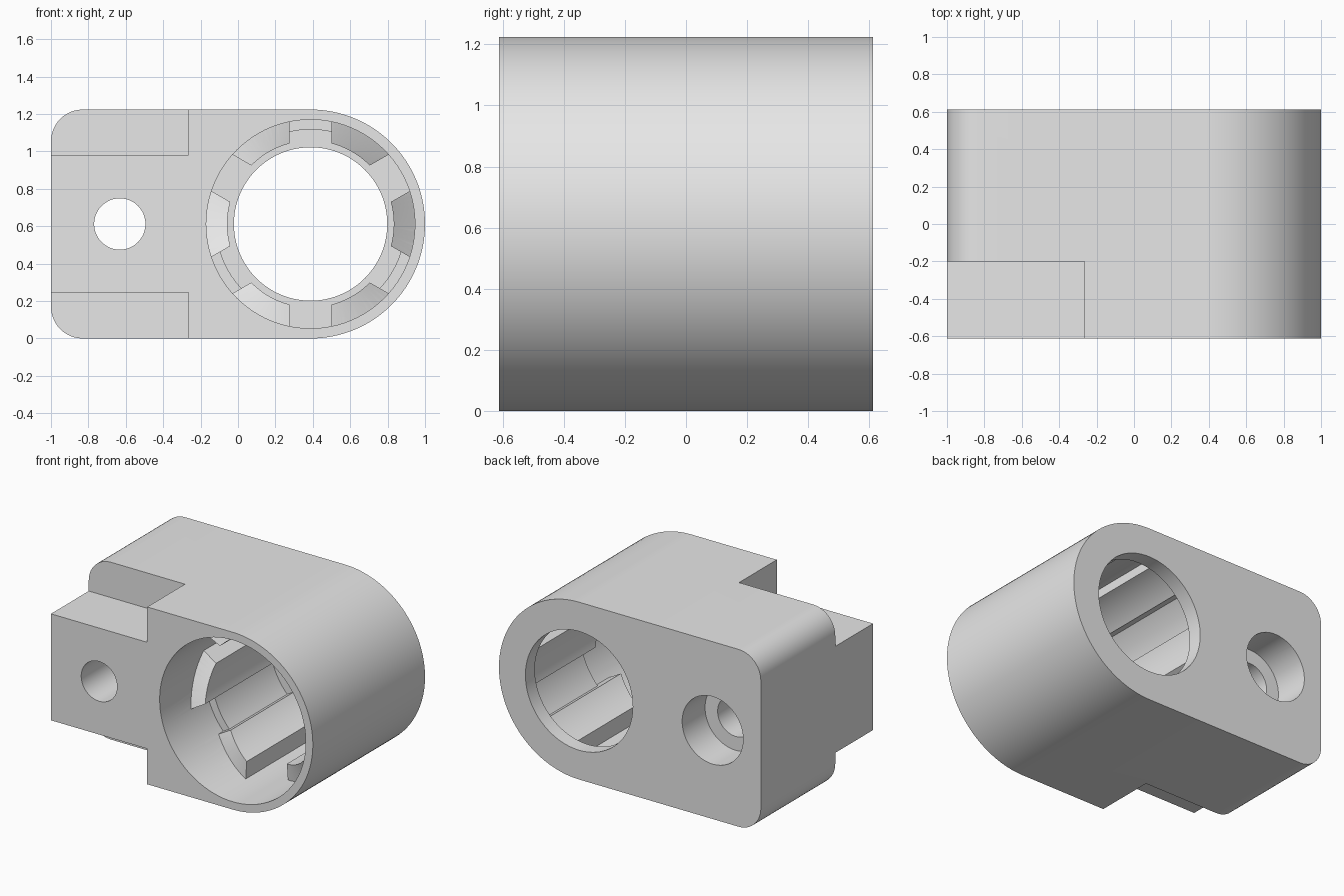
import bpy, bmesh, math

if "Cube" in bpy.data.objects:
    bpy.data.objects.remove(bpy.data.objects["Cube"])

R = 0.612          # half height and round end radius
CX, CZ = 0.388, R  # main bore centre
FRONT, BACK = -R, R
BORE, RIB_R, SLOT = 0.558, 0.445, 0.1125
LIP_Y = 0.51       # inner face of the rear lip

grey = bpy.data.materials.new("plain grey")
grey.diffuse_color = (0.8, 0.8, 0.8, 1)
grey.use_nodes = True
grey.node_tree.nodes["Principled BSDF"].inputs["Base Color"].default_value = grey.diffuse_color


def prism(name, pts, y0, y1):
    """Extrude an x-z outline along y; y0 may be a function of (x, z)."""
    front = y0 if callable(y0) else (lambda x, z: y0)
    bm = bmesh.new()
    a = [bm.verts.new((x, front(x, z), z)) for x, z in pts]
    b = [bm.verts.new((x, y1, z)) for x, z in pts]
    bm.faces.new(a)
    bm.faces.new(b[::-1])
    n = len(pts)
    for i in range(n):
        j = (i + 1) % n
        bm.faces.new((a[j], a[i], b[i], b[j]))
    bmesh.ops.recalc_face_normals(bm, faces=bm.faces)
    me = bpy.data.meshes.new(name)
    bm.to_mesh(me)
    bm.free()
    me.materials.append(grey)
    ob = bpy.data.objects.new(name, me)
    bpy.context.collection.objects.link(ob)
    return ob


def arc(cx, cz, r, a0, a1, n):
    return [(cx + r * math.cos(math.radians(a0 + (a1 - a0) * i / n)),
             cz + r * math.sin(math.radians(a0 + (a1 - a0) * i / n))) for i in range(n + 1)]


def circle(cx, cz, r, n=96):
    return arc(cx, cz, r, 0, 360, n)[:-1]


def combine(target, tool, op):
    """Apply a boolean and discard the helper."""
    tool.hide_render = True
    m = target.modifiers.new(op, 'BOOLEAN')
    m.operation, m.solver, m.object = op, 'EXACT', tool
    bpy.context.view_layer.objects.active = target
    bpy.ops.object.modifier_apply(modifier=m.name)
    bpy.data.objects.remove(tool)


# Housing: round right end, filleted left corners
f = 0.17
outline = (arc(CX, CZ, R, -90, 90, 64)
           + arc(-1 + f, 2 * R - f, f, 90, 180, 12)
           + arc(-1 + f, f, f, 180, 270, 12))
housing = prism("housing", outline, FRONT, BACK)

# Front notches above and below the mounting tab
for z0, z1 in ((0.98, 1.4), (-0.2, 0.245)):
    box = [(-1.2, z0), (-0.265, z0), (-0.265, z1), (-1.2, z1)]
    combine(housing, prism("notch", box, FRONT - 0.1, -0.2), 'DIFFERENCE')

# Main bore, rear opening, screw hole and rear counterbore
for name, cx, r, y0, y1 in (("bore", CX, BORE, FRONT - 0.1, LIP_Y),
                            ("rear_opening", CX, 0.41, 0.3, BACK + 0.1),
                            ("screw_hole", -0.632, 0.137, FRONT - 0.1, BACK + 0.1),
                            ("counterbore", -0.632, 0.233, BACK - 0.25, BACK + 0.1)):
    combine(housing, prism(name, circle(cx, CZ, r), y0, y1), 'DIFFERENCE')


def span(r):
    """Half angle of a rib at radius r, leaving parallel-sided slots."""
    return 30 - math.degrees(math.asin(SLOT / r))


# Six locking ribs with ramped front ends
for k in range(6):
    mid = 60 * k

    def ramp(x, z):
        d = math.degrees(math.atan2(z - CZ, x - CX)) - mid
        d = (d + 180) % 360 - 180
        return -0.24 - 0.07 * d / 18.4

    outer, inner = 0.58, RIB_R
    ao, ai = span(outer), span(inner)
    N = 14
    rib = prism("rib", arc(CX, CZ, outer, mid - ao, mid + ao, N)
                + arc(CX, CZ, inner, mid + ai, mid - ai, N), ramp, LIP_Y + 0.03)
    # Split the ramp into radial strips so it twists cleanly
    bm = bmesh.new()
    bm.from_mesh(rib.data)
    bm.verts.ensure_lookup_table()
    bm.faces.ensure_lookup_table()
    v = bm.verts[:]
    bm.faces.remove(bm.faces[0])
    for i in range(N):
        o0, o1, i0, i1 = v[i], v[i + 1], v[2 * N + 1 - i], v[2 * N - i]
        bm.faces.new((o0, o1, i1))
        bm.faces.new((o0, i1, i0))
    bmesh.ops.recalc_face_normals(bm, faces=bm.faces)
    bm.to_mesh(rib.data)
    bm.free()
    combine(housing, rib, 'UNION')

# Shallow ledges filling the outer part of every second slot
for mid in (90, 210, 330):
    ledge = prism("ledge", arc(CX, CZ, 0.585, mid - 14.5, mid + 14.5, 12)
                  + arc(CX, CZ, 0.505, mid + 15.5, mid - 15.5, 12), -0.12, LIP_Y + 0.04)
    combine(housing, ledge, 'UNION')

# Smooth round walls, crisp edges
bpy.ops.object.select_all(action='DESELECT')
housing.select_set(True)
bpy.context.view_layer.objects.active = housing
bpy.ops.object.shade_smooth_by_angle(angle=math.radians(25))
